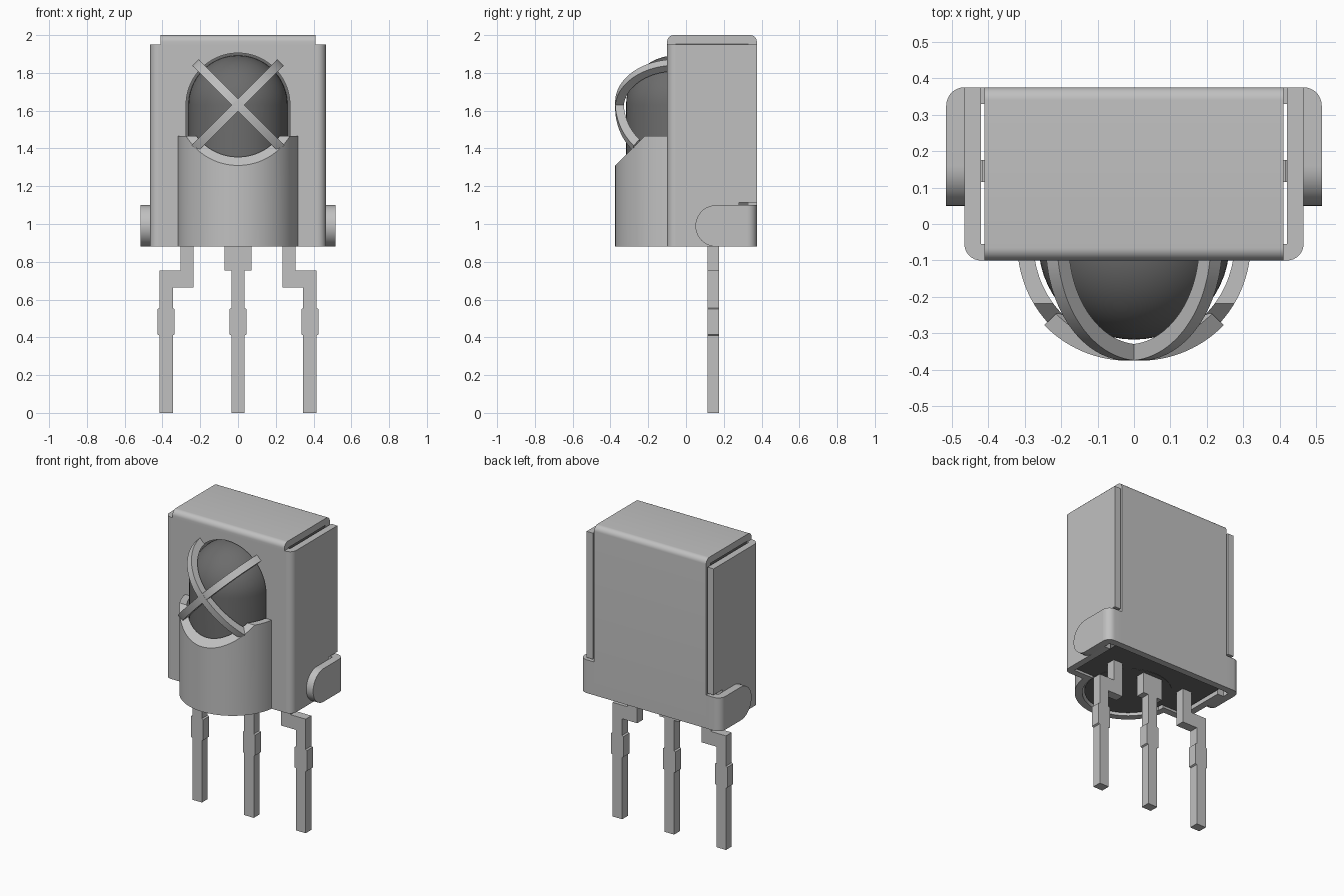
import bpy, bmesh
from math import sin, cos, radians, pi, sqrt
from mathutils import Vector

if "Cube" in bpy.data.objects:
    bpy.data.objects.remove(bpy.data.objects["Cube"])


def material(name, value):
    m = bpy.data.materials.new(name)
    m.use_nodes = True
    colour = (value, value, value, 1)
    m.diffuse_color = colour
    m.node_tree.nodes["Principled BSDF"].inputs["Base Color"].default_value = colour
    return m


METAL = material("light grey metal", 0.53)
DARK = material("dark grey plastic", 0.15)

BOTTOM, SIDE_TOP = 0.88, 1.95
HALF, T = 0.465, 0.045            # shield half width, sheet thickness
FRONT, BACK = -0.1, 0.375
LENS_Y, LENS_Z = -0.055, 1.63     # lens centre
R_OUT, R_IN, R_LENS = 0.32, 0.275, 0.262


def finish(name, bm, mat):
    bmesh.ops.recalc_face_normals(bm, faces=bm.faces)
    mesh = bpy.data.meshes.new(name)
    bm.to_mesh(mesh)
    bm.free()
    mesh.materials.append(mat)
    ob = bpy.data.objects.new(name, mesh)
    bpy.context.collection.objects.link(ob)
    bpy.ops.object.select_all(action="DESELECT")
    ob.select_set(True)
    bpy.context.view_layer.objects.active = ob
    bpy.ops.object.shade_smooth_by_angle(angle=radians(30))
    return ob


def prism_mesh(points, axis, lo, hi):
    """Extrude a 2D outline along an axis from lo to hi."""
    def place(a, b):
        return {"x": (lo, a, b), "y": (a, lo, b), "z": (a, b, lo)}[axis]
    bm = bmesh.new()
    face = bm.faces.new([bm.verts.new(place(*p)) for p in points])
    new = bmesh.ops.extrude_face_region(bm, geom=[face])["geom"]
    step = Vector([hi - lo if axis == k else 0 for k in "xyz"])
    bmesh.ops.translate(bm, vec=step, verts=[v for v in new if isinstance(v, bmesh.types.BMVert)])
    return bm


def prism(name, points, axis, lo, hi, mat=METAL):
    return finish(name, prism_mesh(points, axis, lo, hi), mat)


def arc(cx, cy, r, start, end, n=8):
    angles = [radians(start + (end - start) * i / n) for i in range(n + 1)]
    return [(cx + r * cos(a), cy + r * sin(a)) for a in angles]


def rect(x0, x1, y0, y1):
    return [(x0, y0), (x1, y0), (x1, y1), (x0, y1)]


def flip(points, s):
    return [(s * a, b) for a, b in points]


# Front sheet with an arched opening for the lens
edge = HALF - T
opening = arc(0, LENS_Z, R_IN, 180, 0, 40)
prism("shield_front",
      [(-edge, BOTTOM), (-R_IN, BOTTOM)] + opening
      + [(R_IN, BOTTOM), (edge, BOTTOM), (edge, SIDE_TOP), (-edge, SIDE_TOP)],
      "y", FRONT, FRONT + T)

# One sheet folded over the top and down the back
R = 0.035
top_sheet = ([(FRONT, SIDE_TOP)] + arc(FRONT + R, 2 - R, R, 180, 90)
             + arc(BACK - R, 2 - R, R, 90, 0)
             + [(BACK, BOTTOM), (BACK - T, BOTTOM), (BACK - T, 2 - T),
                (FRONT + T, 2 - T), (FRONT + T, SIDE_TOP)])
prism("shield_top_and_back", top_sheet, "x", -0.41, 0.41)

# Side sheets, their rounded front folds and the wrapped clip tabs
TAB_TOP, TAB_R, FOLD = 1.1, 0.11, 0.05
for s, side in ((1, "left"), (-1, "right")):
    notch = [(FRONT + T, BOTTOM), (0.28, BOTTOM), (0.28, 1.115), (BACK, 1.115),
             (BACK, SIDE_TOP), (FRONT + T, SIDE_TOP)]
    prism(side + "_shield_side", notch, "x", s * edge, s * HALF)
    fold = arc(edge, FRONT + T, T, -90, 0) + [(edge, FRONT + T)]
    prism(side + "_shield_fold", flip(fold, s), "z", BOTTOM, SIDE_TOP)

    tab = ([(BACK - FOLD, BOTTOM), (BACK - FOLD, TAB_TOP)]
           + arc(0.05 + TAB_R, BOTTOM + TAB_R, TAB_R, 90, 270, 20))
    prism(side + "_clip_tab", tab, "x", s * HALF, s * (HALF + FOLD))
    corner = arc(HALF, BACK - FOLD, FOLD, 0, 90) + [
        (0.41, BACK), (0.41, BACK - T), (HALF, BACK - FOLD)]
    prism(side + "_clip_fold", flip(corner, s), "z", BOTTOM, TAB_TOP)

# Curved skirt below the lens, its top sliced at 45 degrees
skirt = (arc(0, LENS_Y, R_OUT, 188, 352, 48) + arc(0, LENS_Y, R_IN, 350.5, 189.5, 48))
bm = prism_mesh(skirt, "z", BOTTOM, 1.467)
cut = bmesh.ops.bisect_plane(bm, geom=bm.verts[:] + bm.edges[:] + bm.faces[:],
                             plane_co=(0, -R_OUT + LENS_Y, 1.31),
                             plane_no=(0, -1, 1), clear_outer=True)
rim = [e for e in bm.edges if e.is_boundary]
bmesh.ops.holes_fill(bm, edges=rim, sides=0)
finish("lens_skirt", bm, METAL)


# Crossed guard straps: spherical above the crossing, upright cylinder below
def strap(name, s):
    bm = bmesh.new()
    across = Vector((s, 0, 1)).normalized() * 0.0225
    rings = []
    for i in range(-24, 25):
        t = radians(46 * i / 24 if i < 0 else 83 * i / 24)
        ring = []
        for r, w in ((R_OUT, 1), (R_OUT, -1), (R_IN, -1), (R_IN, 1)):
            d = r * sin(t) * (1 if i < 0 else sqrt(0.5))
            centre = Vector((-s * d, LENS_Y - r * cos(t), LENS_Z + d))
            ring.append(bm.verts.new(centre + w * across))
        rings.append(ring)
    for a, b in zip(rings, rings[1:]):
        for k in range(4):
            bm.faces.new((a[k], a[k - 1], b[k - 1], b[k]))
    bm.faces.new(rings[0])
    bm.faces.new(rings[-1])
    finish(name, bm, METAL)


strap("guard_strap_a", 1)
strap("guard_strap_b", -1)

# Dark plastic body and the domed lens
prism("inner_body", rect(-0.405, 0.405, FRONT + T, BACK - T), "z", 0.895, 1.955, DARK)
bm = bmesh.new()
profile = [(0, 0.893), (R_LENS, 0.893)] + arc(0, LENS_Z, R_LENS, 0, 90, 20)
verts = [bm.verts.new((x, LENS_Y, z)) for x, z in profile]
edges = [bm.edges.new(pair) for pair in zip(verts, verts[1:])]
bmesh.ops.spin(bm, geom=verts + edges, cent=(0, LENS_Y, 0), axis=(0, 0, 1),
               angle=2 * pi, steps=56, use_duplicate=False)
bmesh.ops.remove_doubles(bm, verts=bm.verts, dist=0.0005)
finish("lens_dome", bm, DARK)


# Legs, cut from flat strip
LEG_Y, LEG_TOP = (0.115, 0.175), 0.91


def swell(x, s):
    """Right or left edge of the slightly wider middle band."""
    return [(x, 0), (x, 0.41), (x + s * 0.01, 0.415), (x + s * 0.01, 0.55), (x, 0.555)]


half = swell(0.035, 1) + [(0.035, 0.755), (0.072, 0.755), (0.072, LEG_TOP)]
prism("centre_leg", half + flip(half[::-1], -1), "y", *LEG_Y)
cranked = (swell(0.415, 1) + [(0.415, 0.755), (0.305, 0.755), (0.305, LEG_TOP),
           (0.235, LEG_TOP), (0.235, 0.665), (0.345, 0.665)] + swell(0.345, -1)[::-1])
for s, side in ((1, "left"), (-1, "right")):
    prism(side + "_leg", flip(cranked, s), "y", *LEG_Y)
